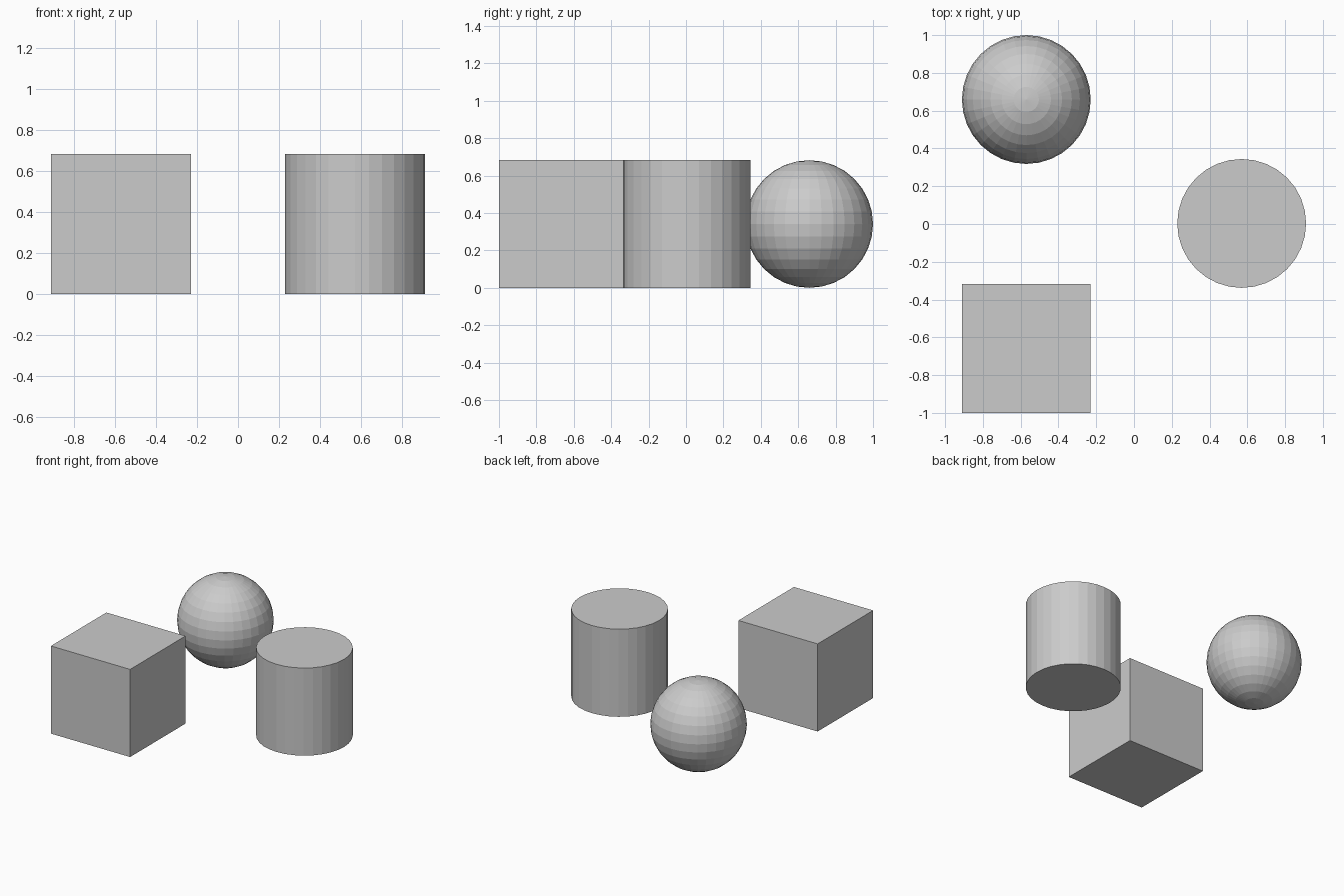
import bpy
from math import cos, sin, radians

if "Cube" in bpy.data.objects:
    bpy.data.objects.remove(bpy.data.objects["Cube"])

SIZE = 0.682          # shared width, depth and height
RING = 0.761          # distance of each solid from the centre


def spot(angle):
    """Position on the triangular layout, resting on the ground."""
    a = radians(angle)
    return (RING * cos(a) - RING / 4 + 0.19, RING * sin(a), SIZE / 2)


# Cylinder on the right
bpy.ops.mesh.primitive_cylinder_add(vertices=32, radius=SIZE / 2, depth=SIZE)
cylinder = bpy.context.object
cylinder.name = "cylinder"
cylinder.location = (0.57, 0.003, SIZE / 2)

# Sphere at the back left
bpy.ops.mesh.primitive_uv_sphere_add(segments=32, ring_count=16, radius=SIZE / 2)
sphere = bpy.context.object
sphere.name = "sphere"
sphere.location = (-0.57, spot(120)[1], SIZE / 2)

# Cube at the front left
bpy.ops.mesh.primitive_cube_add(size=SIZE)
cube = bpy.context.object
cube.name = "cube"
cube.location = (-0.57, spot(240)[1], SIZE / 2)
